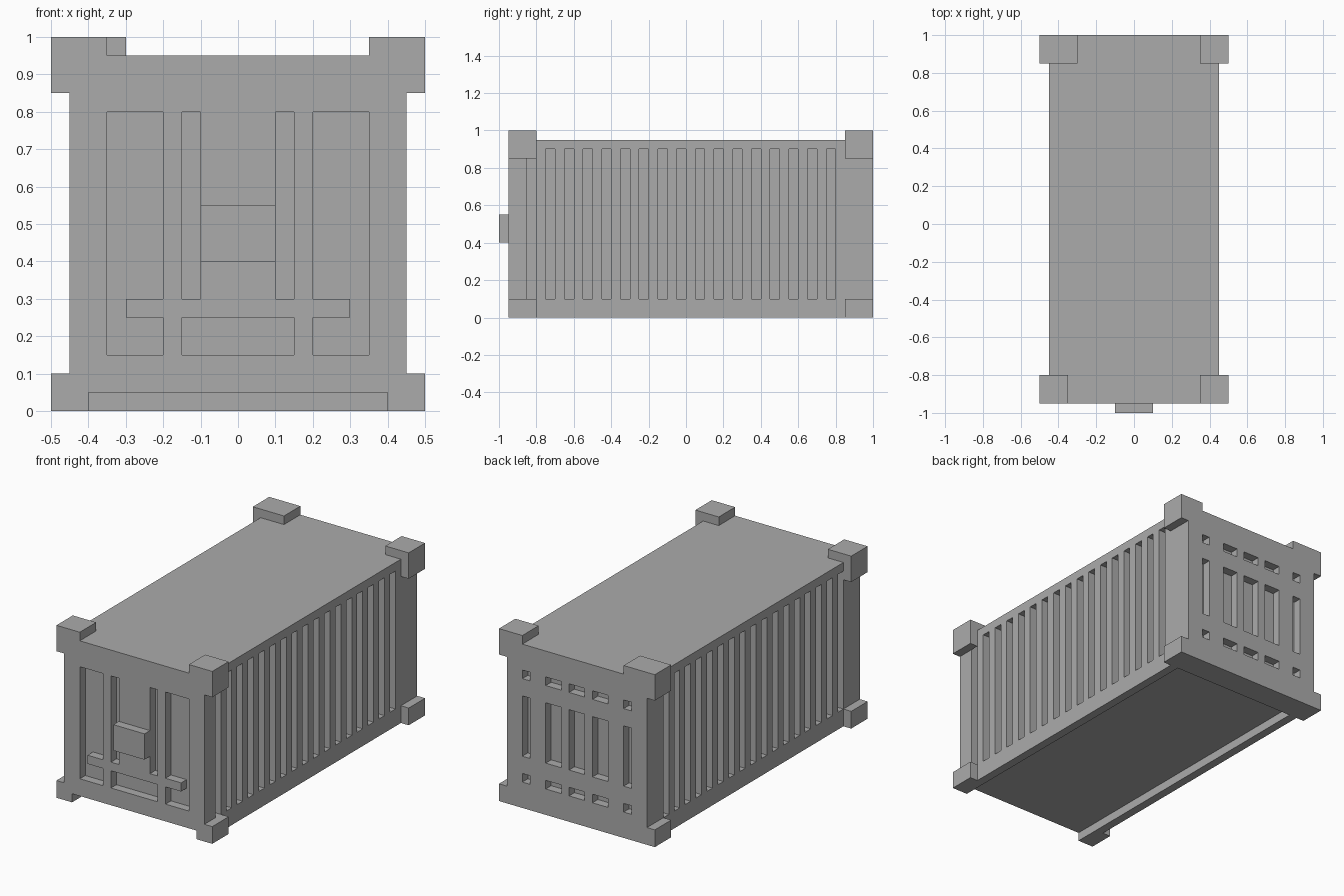
import bpy
import bmesh
from mathutils import Vector

if "Cube" in bpy.data.objects:
    bpy.data.objects.remove(bpy.data.objects["Cube"], do_unlink=True)

U = 0.05  # panel depth and basic unit

grey = bpy.data.materials.new("plain_grey")
grey.use_nodes = True
COLOUR = (0.41, 0.41, 0.41, 1)
grey.diffuse_color = COLOUR
grey.node_tree.nodes["Principled BSDF"].inputs["Base Color"].default_value = COLOUR


def boxes(name, ranges):
    """One object made of axis-aligned boxes given as (x0, x1, y0, y1, z0, z1)."""
    bm = bmesh.new()
    for x0, x1, y0, y1, z0, z1 in ranges:
        lo, hi = Vector((x0, y0, z0)), Vector((x1, y1, z1))
        for v in bmesh.ops.create_cube(bm, size=1)["verts"]:
            v.co = Vector(lo[i] if v.co[i] < 0 else hi[i] for i in range(3))
    mesh = bpy.data.meshes.new(name)
    bm.to_mesh(mesh)
    bm.free()
    mesh.materials.append(grey)
    obj = bpy.data.objects.new(name, mesh)
    bpy.context.collection.objects.link(obj)
    return obj


def carve(target, cutter):
    """Cut the cutter out of the target and delete the cutter."""
    cutter.hide_render = True
    mod = target.modifiers.new("carve", "BOOLEAN")
    mod.operation = "DIFFERENCE"
    mod.solver = "EXACT"
    mod.object = cutter
    bpy.context.view_layer.objects.active = target
    bpy.ops.object.modifier_apply(modifier=mod.name)
    bpy.data.objects.remove(cutter, do_unlink=True)


W, FRONT, BACK, ROOF = 0.45, -0.95, 1.0, 0.95
body = boxes("container_body", [(-W, W, FRONT, BACK, 0, ROOF)])

# Corrugation slots on both long sides, staggered by one unit
slots = []
for i in range(17):
    y = -0.85 + 2 * U * i
    slots.append((W - U, W + 0.1, y, y + U, 0.1, 0.9))
    slots.append((-W - 0.1, U - W, y + U, y + 2 * U, 0.1, 0.9))
carve(body, boxes("slot_cutter", slots))

# Front door recesses
doors = [(-0.15, 0.15, 0.15, 0.25)]
for a, b, low in ((0.2, 0.35, 0.15), (0.1, 0.15, 0.3)):
    doors += [(a, b, low, 0.8), (-b, -a, low, 0.8)]
carve(body, boxes("door_cutter",
                  [(a, b, FRONT - 0.1, FRONT + U, c, d) for a, b, c, d in doors]))

# Back wall recesses: three rows by five columns
columns = ((-0.35, -0.3), (-0.2, -0.1), (-0.05, 0.05), (0.1, 0.2), (0.3, 0.35))
rows = ((0.15, 0.2), (0.3, 0.65), (0.75, 0.8))
carve(body, boxes("back_cutter", [(a, b, BACK - U, BACK + 0.1, c, d)
                                  for a, b in columns for c, d in rows]))

# Underside channel, open at the front
carve(body, boxes("floor_cutter", [(-0.4, 0.4, FRONT - 0.1, 0.85, -0.1, U)]))

# Door latch tabs and lock box
boxes("latch_tabs", [(-0.3, -0.2, FRONT, FRONT + U, 0.25, 0.3),
                     (0.2, 0.3, FRONT, FRONT + U, 0.25, 0.3)])
boxes("lock_box", [(-0.1, 0.1, FRONT - U, FRONT, 0.4, 0.55)])

# Corner fittings: side plates at top and bottom, caps on the roof
for end, y0, y1 in (("front", FRONT, -0.8), ("back", 0.85, BACK)):
    for side, s in (("left", 1), ("right", -1)):
        xa, xb = sorted((s * W, s * 0.5))
        boxes(f"{end}_{side}_bottom_fitting", [(xa, xb, y0, y1, 0, 0.1)])
        inner = 0.3 if (end, side) == ("back", "right") else 0.35
        ca, cb = sorted((s * inner, s * 0.5))
        boxes(f"{end}_{side}_top_fitting",
              [(xa, xb, y0, y1, 0.85, ROOF), (ca, cb, y0, y1, ROOF, 1)])
